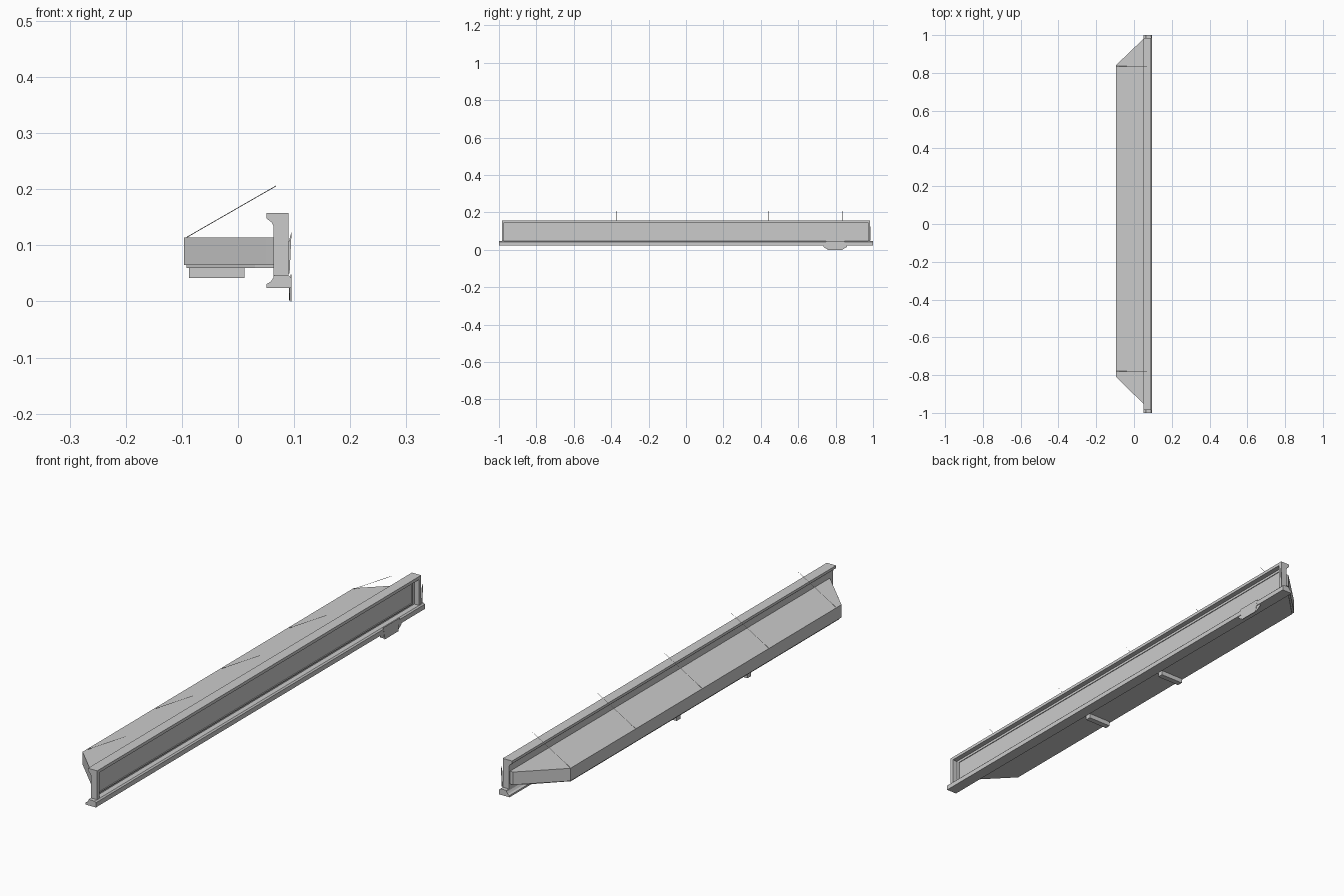
import bpy, bmesh
from mathutils import Vector

if "Cube" in bpy.data.objects:
    bpy.data.objects.remove(bpy.data.objects["Cube"])


def finish(name, bm):
    bmesh.ops.recalc_face_normals(bm, faces=bm.faces)
    mesh = bpy.data.meshes.new(name)
    bm.to_mesh(mesh)
    bm.free()
    ob = bpy.data.objects.new(name, mesh)
    bpy.context.collection.objects.link(ob)
    return ob


def prism(name, points, offset):
    """Extrude a flat outline (3D points) along an offset."""
    bm = bmesh.new()
    face = bm.faces.new([bm.verts.new(p) for p in points])
    ext = bmesh.ops.extrude_face_region(bm, geom=[face])['geom']
    bmesh.ops.translate(bm, vec=Vector(offset),
                        verts=[v for v in ext if isinstance(v, bmesh.types.BMVert)])
    return finish(name, bm)


def along_y(name, profile, y0, y1):
    return prism(name, [(x, y0, z) for x, z in profile], (0, y1 - y0, 0))


def box(name, x0, x1, y0, y1, z0, z1):
    return along_y(name, [(x0, z0), (x1, z0), (x1, z1), (x0, z1)], y0, y1)


# Fascia: moulded back, open channel on the +x face
back = [(.063, .045), (.063, .135), (.060, .141), (.053, .146), (.051, .148),
        (.051, .158), (.090, .158)]
along_y("fascia_channel", back + [(.090, .146), (.070, .146), (.070, .045)], -.985, .985)
for side in (-1, 1):
    y0, y1 = sorted((side * .972, side * .985))
    along_y("fascia_end_cap", [(.064, .044)] + [(x + .0003, z) for x, z in back[1:-1]]
            + [(.0902, .158), (.0902, .044)], y0, y1)

# Raised edging framing the recessed panel
for z in (.055, .136):
    box("panel_rail", .069, .073, -.96, .96, z - .002, z + .002)
for y in (-.958, .958):
    box("panel_stile", .069, .073, y - .002, y + .002, .053, .138)

# Flared base moulding
along_y("base_moulding", [(.051, .024), (.095, .024), (.095, .042), (.090, .047),
                          (.064, .047), (.063, .042), (.058, .035), (.051, .031)], -1, 1)

# Canopy slab with angled ends, and an inset soffit beneath
slab = [(.065, -.965), (.050, -.952), (-.096, -.808), (-.096, .840), (.050, .980), (.065, .980)]
prism("canopy", [(x, y, .065) for x, y in slab], (0, 0, .049))
soffit = [(.064, -.945), (.030, -.925), (-.092, -.800), (-.092, .832), (.030, .953), (.064, .970)]
prism("canopy_soffit", [(x, y, .060) for x, y in soffit], (0, 0, .006))

# Light bars under the canopy
for y in (-.26, .17):
    box("soffit_bar", -.087, .012, y - .011, y + .011, .042, .061)

# Thin support rods rising from the canopy edge
for y in (-.78, -.37, .035, .44, .835):
    a, b = Vector((-.092, y, .114)), Vector((.068, y, .206))
    bm = bmesh.new()
    bmesh.ops.create_cone(bm, cap_ends=True, segments=4, radius1=.0007, radius2=.0007,
                          depth=(b - a).length)
    rod = finish("support_rod", bm)
    rod.location = (a + b) / 2
    rod.rotation_mode = 'QUATERNION'
    rod.rotation_quaternion = (b - a).to_track_quat('Z', 'Y')

# Hanging plaque on the base
plaque = [(.747, .048), (.747, .026), (.733, .026), (.735, .015), (.757, .002),
          (.838, .002), (.860, .015), (.862, .026), (.848, .026), (.848, .048)]
prism("hanging_plaque", [(.0905, y, z) for y, z in plaque[1:-1]], (.002, 0, 0))
prism("plaque_backing", [(.094, y, z) for y, z in
                         [(.747, .048), (.757, .0), (.838, .0), (.848, .048)]], (.0015, 0, 0))

# Small fin at the far end
prism("end_fin", [(.0895, .986, .05), (.092, .986, .05), (.0955, .986, .125),
                  (.0900, .986, .105)], (0, .003, 0))
